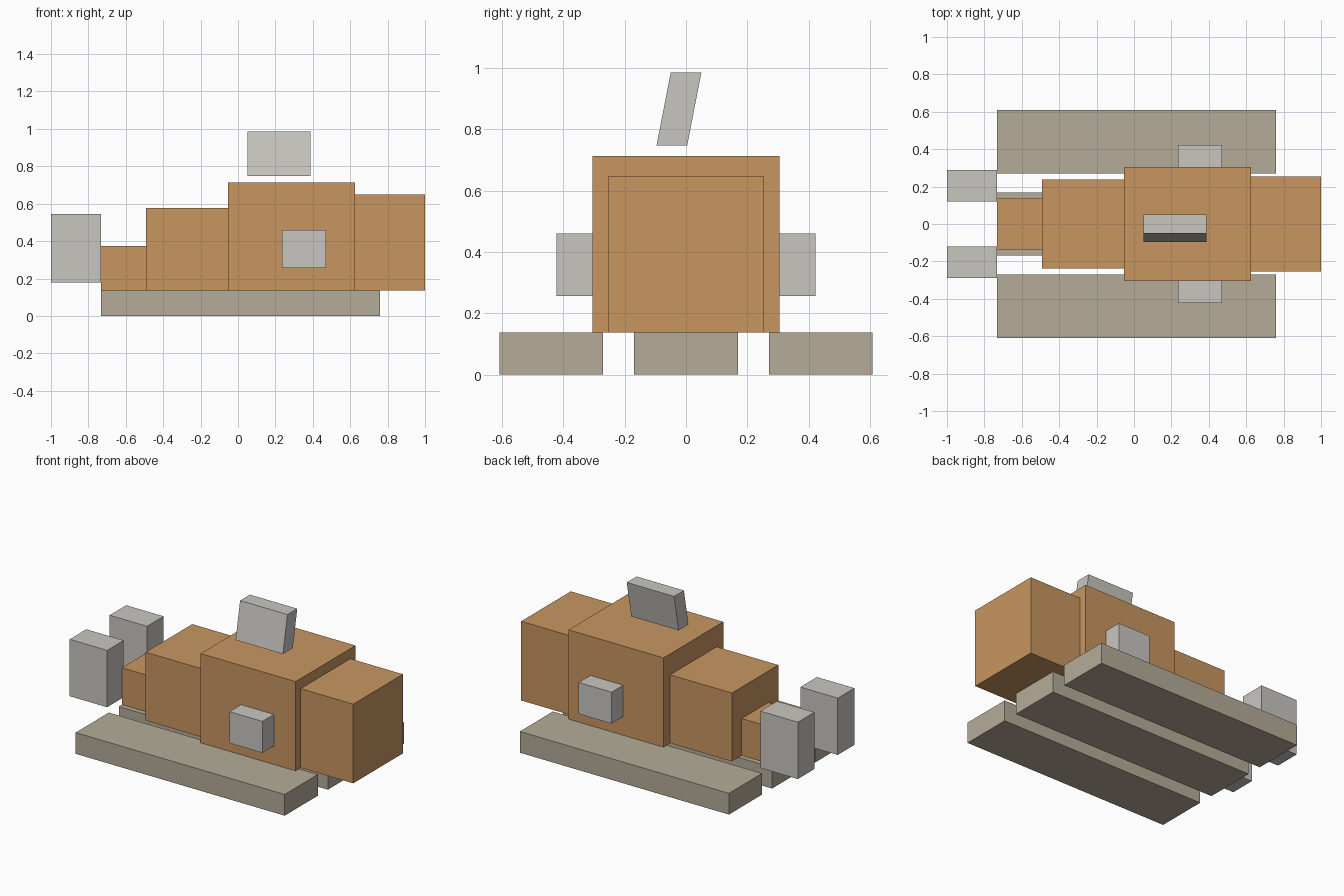
import bpy
import bmesh

cube = bpy.data.objects.get("Cube")
if cube:
    bpy.data.objects.remove(cube, do_unlink=True)


def make_material(name, colour):
    mat = bpy.data.materials.new(name)
    mat.use_nodes = True
    mat.diffuse_color = (*colour, 1)
    mat.node_tree.nodes["Principled BSDF"].inputs["Base Color"].default_value = (*colour, 1)
    return mat


orange = make_material("orange_brown", (0.578, 0.305, 0.117))
tan = make_material("tan", (0.462, 0.413, 0.314))
grey = make_material("light_grey", (0.578, 0.565, 0.527))


def box(name, mat, x, y, z, lean=0):
    """Box from (min, max) ranges; lean shifts the top along y."""
    bm = bmesh.new()
    bmesh.ops.create_cube(bm, size=1)
    for v in bm.verts:
        top = v.co.z > 0
        v.co = (x[v.co.x > 0], y[v.co.y > 0] + lean * top, z[top])
    mesh = bpy.data.meshes.new(name)
    bm.to_mesh(mesh)
    bm.free()
    mesh.materials.append(mat)
    obj = bpy.data.objects.new(name, mesh)
    bpy.context.collection.objects.link(obj)
    return obj


def mirrored_box(name, mat, x, y, z):
    """Matching boxes on the front and back sides."""
    box("front_" + name, mat, x, (-y[1], -y[0]), z)
    box("back_" + name, mat, x, y, z)


# Three base planks
base = 0.137
plank_x, plank_z = (-0.733, 0.76), (0, base)
box("middle_plank", tan, plank_x, (-0.169, 0.169), plank_z)
mirrored_box("plank", tan, plank_x, (0.271, 0.609), plank_z)

# Stepped body: name, x range, half width, top height
for name, x, half, top in (
    ("nose_block", (-0.733, -0.493), 0.136, 0.375),
    ("forward_block", (-0.493, -0.053), 0.237, 0.578),
    ("main_block", (-0.053, 0.625), 0.305, 0.713),
    ("tail_block", (0.625, 1.0), 0.253, 0.648),
):
    box(name, orange, x, (-half, half), (base, top))

# Upright end blocks and side blocks
mirrored_box("end_block", grey, (-1.0, -0.733), (0.119, 0.288), (0.178, 0.545))
mirrored_box("side_block", grey, (0.235, 0.47), (0.305, 0.423), (0.257, 0.46))

# Leaning plate floating above the body
box("leaning_plate", grey, (0.05, 0.388), (-0.096, 0.004), (0.748, 0.985), lean=0.046)
